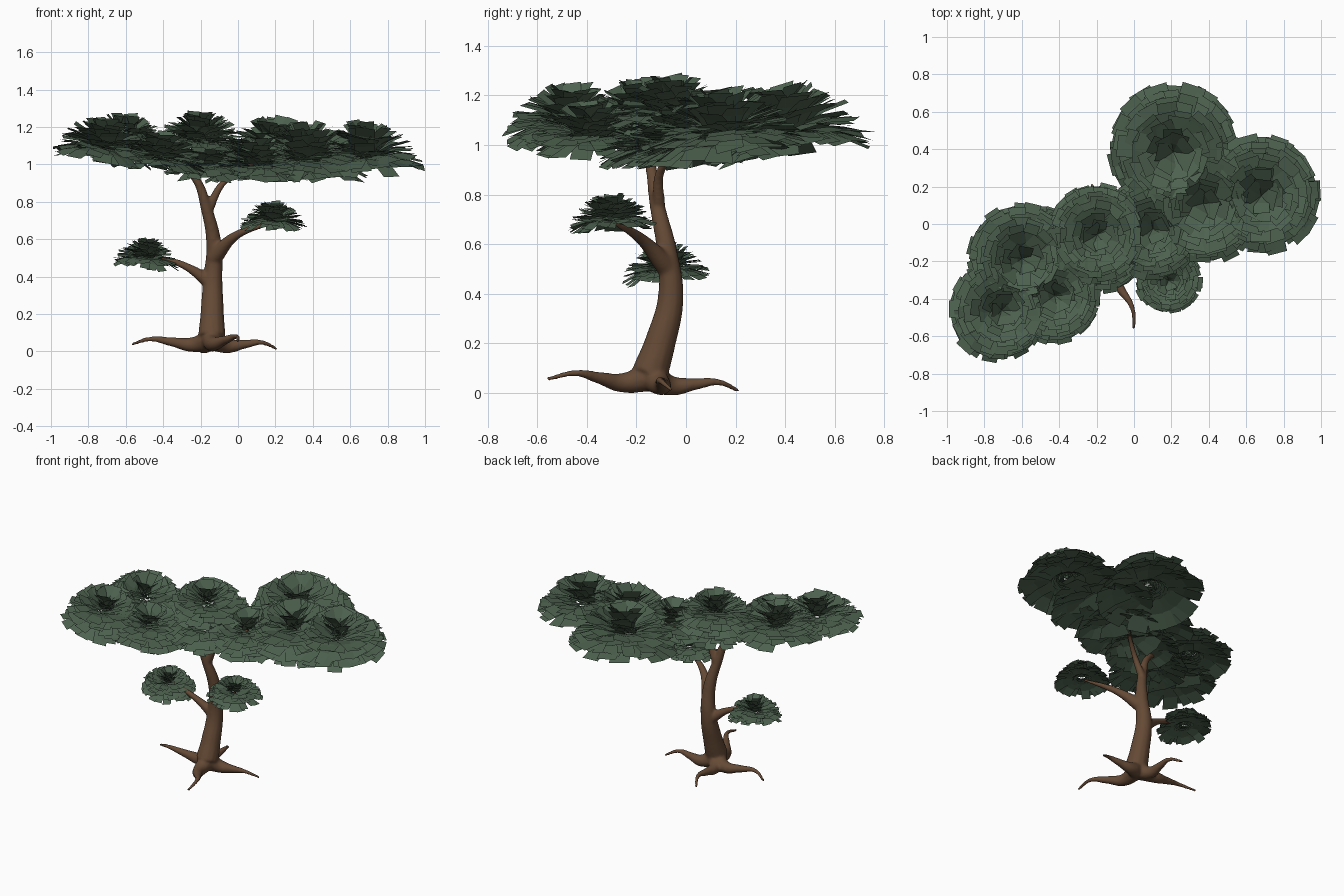
import bpy, bmesh, random
from math import radians, sin, cos, tau
from mathutils import Matrix, Vector

if "Cube" in bpy.data.objects:
    bpy.data.objects.remove(bpy.data.objects["Cube"])

random.seed(4)


def material(name, color):
    m = bpy.data.materials.new(name)
    m.diffuse_color = (*color, 1)
    m.use_nodes = True
    m.node_tree.nodes["Principled BSDF"].inputs["Base Color"].default_value = m.diffuse_color
    return m


def mix(a, b, t):
    return a + (b - a) * t


bark = material("bark", (0.13, 0.068, 0.036))
leaf = material("leaf", (0.075, 0.122, 0.078))

curve = bpy.data.curves.new("trunk", 'CURVE')
curve.dimensions = '3D'
curve.bevel_depth = 1
curve.bevel_resolution = 4
curve.resolution_u = 8
curve.use_fill_caps = True


def limb(r0, r1, *pts, power=1):
    """Round limb through the points, tapering from r0 to r1."""
    s = curve.splines.new('BEZIER')
    s.bezier_points.add(len(pts) - 1)
    for i, (bp, co) in enumerate(zip(s.bezier_points, pts)):
        bp.co = co
        bp.radius = mix(r1, r0, (1 - i / (len(pts) - 1)) ** power)
        bp.handle_left_type = bp.handle_right_type = 'AUTO'


# Trunk running into the left crown limb, then the right crown limb
limb(.074, .01, (-.14, -.145, .08), (-.138, -.105, .2), (-.135, -.062, .38),
     (-.128, -.075, .56), (-.165, -.115, .75), (-.24, -.15, .94), (-.4, -.2, 1.04))
limb(.027, .009, (-.165, -.11, .74), (-.08, -.1, .9), (.12, .06, 1.02))
# Low left and right branches
limb(.04, .009, (-.14, -.06, .36), (-.27, -.08, .45), (-.47, -.08, .52), power=1.3)
limb(.046, .009, (-.13, -.07, .5), (-.01, -.18, .62), (.18, -.29, .685), power=1.3)

# Roots: each winds sideways, dips and then humps before its tip
foot = Vector((-.14, -.14, .065))
for k, tip in enumerate([(-.57, -.06, .037), (.21, -.06, .012), (0, -.56, .055), (-.23, .215, .006)]):
    d = Vector(tip) - foot
    side = Vector((-d.y, d.x, 0)) * (.06 if k % 2 else -.06)
    path = [foot + d * t + side * sin(tau * t) - Vector((0, 0, .022 * sin(tau * t)))
            for t in (0, .25, .5, .75, 1)]
    limb(.06, .009, *path, power=1.7)

trunk = bpy.data.objects.new("trunk", curve)
bpy.context.collection.objects.link(trunk)
bpy.context.view_layer.objects.active = trunk
trunk.select_set(True)
bpy.ops.object.convert(target='MESH')
trunk = bpy.context.object
trunk.data.materials.clear()
trunk.data.materials.append(bark)

# Fuse the limbs into one smooth skin
rm = trunk.modifiers.new("fuse", 'REMESH')
rm.mode = 'VOXEL'
rm.voxel_size = 0.008
rm.use_smooth_shade = True
sm = trunk.modifiers.new("soften", 'SMOOTH')
sm.factor = 0.5
sm.iterations = 8


def foliage(name, x, y, z, R):
    """Rosette of leaf cards: drooping outer rings rising to an upright heart."""
    bm = bmesh.new()
    # clusters lean in towards the trunk and a little to the front
    place = (Matrix.Translation((x, y, z)) @ Matrix.Rotation(-.2 * min(x, 0), 4, 'Y')
             @ Matrix.Rotation(.15 * y + .08, 4, 'X'))
    rings = 8
    for k in range(rings):
        t = k / (rings - 1)
        n = round(mix(24, 7, t))
        for i in range(n):
            a = tau * (i + 0.5 * (k % 2) + random.uniform(-.3, .3)) / n
            elev = radians(mix(-14, 52, t) + random.uniform(-10, 10))
            length = R * mix(.68, .5, t) * random.uniform(.9, 1.03)
            width = R * mix(.32, .3, t) * random.uniform(.85, 1.15)
            out = Vector((cos(a), sin(a), 0))
            side = Vector((-sin(a), cos(a), random.uniform(-.2, .2))) * width / 2
            p = out * R * mix(.34, .0, t) + Vector((0, 0, R * mix(.1, .3, t)))
            rows = []
            for bend in (.12, -.12, 0):
                rows.append([bm.verts.new(place @ (p + side * q)) for q in (-1, 1)])
                e = elev + bend
                p = p + (out * cos(e) + Vector((0, 0, sin(e)))) * length / 2
            for lo, hi in zip(rows, rows[1:]):
                bm.faces.new((lo[0], hi[0], hi[1], lo[1]))
    me = bpy.data.meshes.new(name)
    bm.to_mesh(me)
    bm.free()
    me.materials.append(leaf)
    bpy.context.collection.objects.link(bpy.data.objects.new(name, me))


# Crown clusters, then the two low clusters: centre and radius
foliage("crown_far_left", -.72, -.46, 1.05, .28)
foliage("crown_left", -.61, -.18, 1.06, .29)
foliage("crown_front_left", -.43, -.38, 1.0, .26)
foliage("crown_middle", -.2, -.05, 1.09, .27)
foliage("crown_front", -.17, -.13, .96, .24)
foliage("crown_centre_right", .1, -.02, .95, .28)
foliage("crown_back", .21, .4, 1.0, .355)
foliage("crown_right", .37, .12, .98, .34)
foliage("crown_far_right", .68, .16, 1.0, .32)
foliage("low_left_leaves", -.49, -.08, .475, .18)
foliage("low_right_leaves", .185, -.3, .675, .18)
